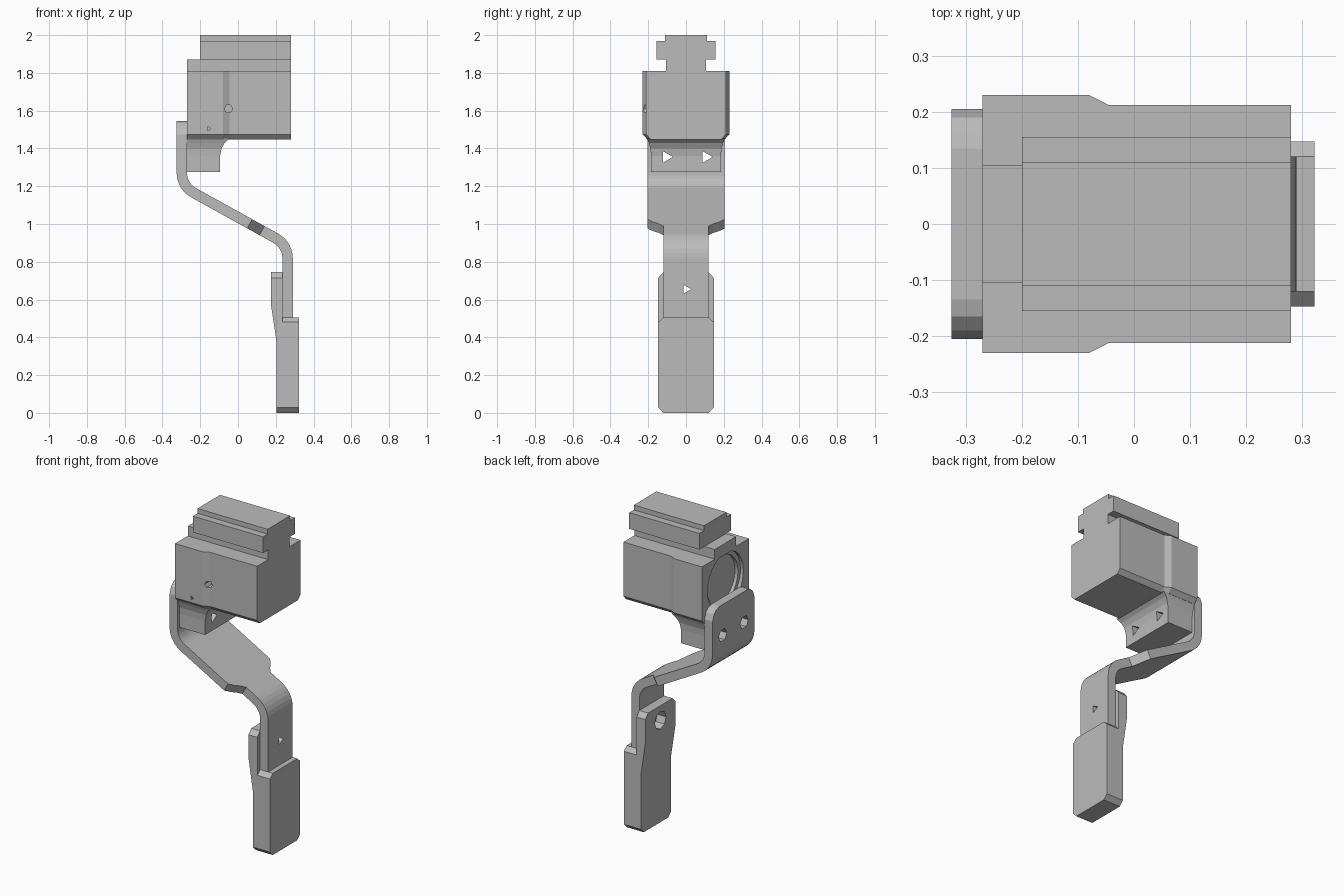
import bpy, bmesh, math
from mathutils import Vector, Matrix

cube = bpy.data.objects.get("Cube")
if cube:
    bpy.data.objects.remove(cube, do_unlink=True)

grey = bpy.data.materials.new("plain_grey")
grey.use_nodes = True
COLOUR = (0.5, 0.5, 0.5, 1)
grey.diffuse_color = COLOUR
grey.node_tree.nodes["Principled BSDF"].inputs["Base Color"].default_value = COLOUR


def loft(name, rings):
    """Skin a row of equal-sized rings and cap both ends."""
    bm = bmesh.new()
    rows = [[bm.verts.new(p) for p in ring] for ring in rings]
    n = len(rows[0])
    for a, b in zip(rows, rows[1:]):
        for i in range(n):
            j = (i + 1) % n
            bm.faces.new((a[i], a[j], b[j], b[i]))
    bm.faces.new(rows[0])
    bm.faces.new(rows[-1])
    bmesh.ops.recalc_face_normals(bm, faces=bm.faces)
    mesh = bpy.data.meshes.new(name)
    bm.to_mesh(mesh)
    bm.free()
    mesh.materials.append(grey)
    obj = bpy.data.objects.new(name, mesh)
    bpy.context.collection.objects.link(obj)
    return obj


def along_x(name, section, xs):
    return loft(name, [[(x, y, z) for y, z in section] for x in xs])


def mirrored(half):
    """Close a symmetric (y, z) outline from its +y half."""
    return half + [(-y, z) for y, z in reversed(half)]


def drill(target, sides, radius, start, end):
    """Cut a straight hole with a few flat sides between two points."""
    start, end = Vector(start), Vector(end)
    axis = (end - start).normalized()
    u = Vector((0, 1, 0)) if abs(axis.x) > 0.5 else Vector((1, 0, 0))
    v = axis.cross(u)
    ring = [radius * (u * math.cos(t) + v * math.sin(t))
            for t in (i * math.tau / sides for i in range(sides))]
    cutter = loft("cutter", [[start + p for p in ring], [end + p for p in ring]])
    mod = target.modifiers.new("hole", 'BOOLEAN')
    mod.operation = 'DIFFERENCE'
    mod.solver = 'EXACT'
    mod.object = cutter
    bpy.context.view_layer.objects.active = target
    bpy.ops.object.modifier_apply(modifier=mod.name)
    bpy.data.objects.remove(cutter, do_unlink=True)


# Head block, wider at the back, with chamfered lower edges
rings = []
for x, w in ((-0.27, 0.23), (-0.08, 0.23), (-0.045, 0.212), (0.28, 0.212)):
    half = [(w, 1.81), (w, 1.475), (w - 0.025, 1.448)]
    rings.append([(x, y, z) for y, z in mirrored(half)])
head = loft("head_block", rings)
drill(head, 40, 0.175, (-0.3, 0, 1.635), (-0.25, 0, 1.635))
drill(head, 40, 0.15, (-0.3, 0, 1.635), (-0.23, 0, 1.635))
drill(head, 6, 0.022, (-0.05, -0.3, 1.61), (-0.05, -0.15, 1.61))
drill(head, 3, 0.014, (-0.155, -0.3, 1.505), (-0.155, -0.17, 1.505))

# Rail on top of the head
along_x("rail_neck", mirrored([(0.105, 1.8), (0.105, 1.87)]), (-0.27, 0.28))
along_x("rail", mirrored([(0.155, 1.87), (0.155, 1.97), (0.11, 1.97), (0.11, 2.0)]),
        (-0.2, 0.28))

# Mounting lug flaring into the underside of the head
lug = loft("mounting_lug", [
    [(-0.27, -w, z), (x, -w, z), (x, w, z), (-0.27, w, z)]
    for z, x, w in ((1.275, -0.095, 0.185), (1.36, -0.095, 0.185),
                    (1.4, -0.087, 0.188), (1.43, -0.07, 0.197), (1.452, -0.045, 0.205))])

# Bent arm: a flat strip following a filleted centre line
TOP, A, B, END = (Vector(p) for p in
                  ((-0.2975, 1.545), (-0.2975, 1.2), (0.2625, 0.89), (0.2625, 0.47)))
WIDE, NARROW, HALF_THICK = 0.205, 0.12, 0.0275
down = Vector((0, -1))
slope = (B - A).normalized()


def bend(corner, d0, d1, radius, width, steps=6):
    """Stations round a corner: point, direction, half width."""
    angle = d0.angle(d1)
    sign = 1 if d0.x * d1.y - d0.y * d1.x > 0 else -1
    p = corner - d0 * radius * math.tan(angle / 2)
    centre = p + sign * radius * Vector((-d0.y, d0.x))
    out = []
    for i in range(steps + 1):
        rot = Matrix.Rotation(sign * angle * i / steps, 2)
        out.append((centre + rot @ (p - centre), rot @ d0, width))
    return out


stations = [(Vector((TOP.x, z)), down, w) for z, w in
            ((1.545, 0.135), (1.537, 0.165), (1.515, 0.19), (1.475, WIDE))]
stations += bend(A, down, slope, 0.12, WIDE)
stations += [(A + slope * ((x - A.x) / slope.x), slope, w) for x, w in
             ((0.062, WIDE), (0.088, 0.175), (0.105, 0.145), (0.127, NARROW))]
stations += bend(B, slope, down, 0.12, NARROW)
stations.append((END, down, NARROW))

rings = []
for p, d, w in stations:
    side = Vector((-d.y, d.x)) * HALF_THICK
    a, b = p - side, p + side
    rings.append([(a.x, -w, a.y), (b.x, -w, b.y), (b.x, w, b.y), (a.x, w, a.y)])
arm = loft("bent_arm", rings)

# Twin bolt holes through arm and lug
for y in (-0.105, 0.105):
    drill(arm, 6, 0.04, (-0.4, y, 1.355), (-0.2, y, 1.355))
    drill(lug, 3, 0.036, (-0.4, y, 1.355), (0.0, y, 1.355))

# Grip pad in front, with clipped corners
along_x("grip_front", mirrored([(0.12, 0.505), (0.147, 0.48), (0.147, 0.028), (0.12, 0)]),
        (0.235, 0.322))

# Grip back plate, thicker towards the top
back = loft("grip_back", [
    [(x, -w, z), (0.235, -w, z), (0.235, w, z), (x, w, z)]
    for z, x, w in ((0, 0.205, 0.12), (0.028, 0.205, 0.147), (0.37, 0.205, 0.147),
                    (0.57, 0.175, 0.147), (0.715, 0.175, 0.147), (0.745, 0.175, 0.12))])
drill(back, 8, 0.055, (0.1, 0, 0.655), (0.26, 0, 0.655))
drill(arm, 3, 0.028, (0.2, 0, 0.655), (0.35, 0, 0.655))
